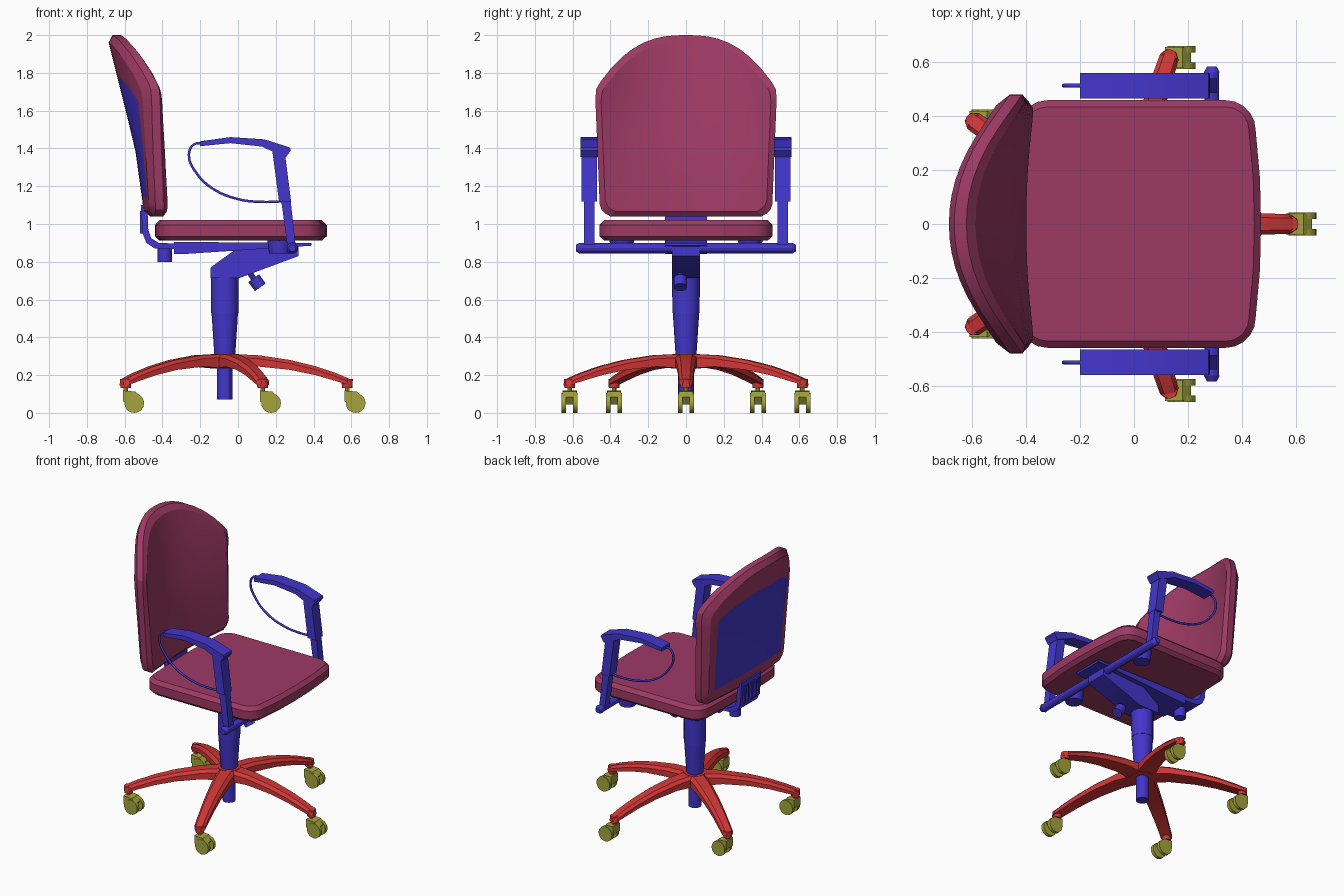
import bpy, bmesh, math
from mathutils import Vector, Matrix

cube = bpy.data.objects.get("Cube")
if cube:
    bpy.data.objects.remove(cube, do_unlink=True)


def material(name, rgb):
    m = bpy.data.materials.new(name)
    m.use_nodes = True
    m.diffuse_color = (*rgb, 1)
    m.node_tree.nodes["Principled BSDF"].inputs["Base Color"].default_value = (*rgb, 1)
    return m


MAROON = material("maroon_fabric", (0.34, 0.042, 0.127))
BLUE = material("blue_plastic", (0.056, 0.037, 0.6))
RED = material("red_base", (0.64, 0.038, 0.038))
OLIVE = material("olive_caster", (0.37, 0.37, 0.048))


def finish(name, bm, *mats, angle=30):
    bmesh.ops.recalc_face_normals(bm, faces=bm.faces)
    me = bpy.data.meshes.new(name)
    bm.to_mesh(me)
    bm.free()
    for m in mats:
        me.materials.append(m)
    ob = bpy.data.objects.new(name, me)
    bpy.context.collection.objects.link(ob)
    bpy.ops.object.select_all(action='DESELECT')
    ob.select_set(True)
    bpy.context.view_layer.objects.active = ob
    bpy.ops.object.shade_smooth_by_angle(angle=math.radians(angle))
    return ob


def loft(name, loops, mat, angle=30, matrix=None):
    """Skin a list of equal-length point loops and cap both ends."""
    bm = bmesh.new()
    rings = [[bm.verts.new(p) for p in lp] for lp in loops]
    n = len(rings[0])
    for a, b in zip(rings, rings[1:]):
        for i in range(n):
            j = (i + 1) % n
            bm.faces.new((a[i], a[j], b[j], b[i]))
    bm.faces.new(rings[0])
    bm.faces.new(rings[-1])
    if matrix:
        bm.transform(matrix)
    return finish(name, bm, mat, angle=angle)


def prism(name, profile, y0, y1, mat, angle=30):
    return loft(name, [[(x, y, z) for x, z in profile] for y in (y0, y1)], mat, angle)


def box(name, x0, x1, y0, y1, z0, z1, mat):
    return prism(name, [(x0, z0), (x1, z0), (x1, z1), (x0, z1)], y0, y1, mat)


def rod(name, p0, p1, r0, r1, mat, seg=16):
    p0, p1 = Vector(p0), Vector(p1)
    d = p1 - p0
    bm = bmesh.new()
    bmesh.ops.create_cone(bm, cap_ends=True, segments=seg, radius1=r0, radius2=r1, depth=d.length)
    bm.transform(Matrix.Translation((p0 + p1) / 2) @ d.to_track_quat('Z', 'Y').to_matrix().to_4x4())
    return finish(name, bm, mat)


def interp(t, knots):
    for (a, va), (b, vb) in zip(knots, knots[1:]):
        if t <= b:
            return va + (vb - va) * (t - a) / (b - a)
    return knots[-1][1]


# Seat cushion: rounded rectangle with a bowed front and chamfered rims
def seat_loop(z, inset):
    pts = []
    r = 0.11
    for k, (sx, sy) in enumerate(((1, 1), (-1, 1), (-1, -1), (1, -1))):
        for i in range(6):
            a = math.radians(90 * k + 18 * i)
            x = 0.01 + sx * (0.44 - r) + math.cos(a) * (r - inset)
            y = sy * (0.458 - r) + math.sin(a) * (r - inset)
            pts.append((x, y, z))
        if k in (1, 3):
            x = 0.015 + sx * (0.455 - inset)
            pts += [(x - sx * 0.004, -sx * 0.17, z), (x, 0, z), (x - sx * 0.004, sx * 0.17, z)]
    return pts


loft("seat_cushion", [seat_loop(0.912, 0.025), seat_loop(0.935, 0),
                      seat_loop(0.995, 0), seat_loop(1.02, 0.025)], MAROON, 20)


# Backrest: curved pad, sides wrapping forward, blue panel on its rear
def back_point(u, v, depth, inset):
    half = interp(v, [(0, 0.40), (0.02, 0.425), (0.05, 0.447), (0.09, 0.457), (0.88, 0.48), (0.95, 0.475), (1, 0.455)])
    top = 2 - 0.25 * abs(u) ** 2.6
    y = u * half * (1 - inset / 0.47)
    z = 1.04 + v * (top - 1.04)
    z += (1.45 - z) * inset / 0.47
    x = interp(z, [(1.04, -0.495), (1.4, -0.545), (2, -0.695)])
    bend = interp(z, [(1.04, 0.03), (1.4, 0.06), (1.78, 0.13), (2, 0.15)])
    return (x + depth + bend * (y / 0.45) ** 2, y, z)


def build_backrest():
    bm = bmesh.new()
    us = [i / 8 for i in range(-8, 9)]
    vs = [0, 0.02, 0.05, 0.09, 0.2, 0.35, 0.5, 0.65, 0.8, 0.88, 0.95, 1]
    nu, nv = len(us), len(vs)
    border = ([(i, 0) for i in range(nu)] + [(nu - 1, j) for j in range(1, nv)]
              + [(i, nv - 1) for i in range(nu - 2, -1, -1)] + [(0, j) for j in range(nv - 2, 0, -1)])
    rings = []
    for depth, inset, filled in ((0, 0.035, True), (0.03, 0, False), (0.075, 0, False), (0.1, 0.03, True)):
        cells = [(i, j) for i in range(nu) for j in range(nv)] if filled else border
        vert = {(i, j): bm.verts.new(back_point(us[i], vs[j], depth, inset)) for i, j in cells}
        if filled:
            for i in range(nu - 1):
                for j in range(nv - 1):
                    f = bm.faces.new([vert[c] for c in ((i, j), (i + 1, j), (i + 1, j + 1), (i, j + 1))])
                    if depth == 0 and 0 < i < nu - 2 and 2 < j < 8:
                        f.material_index = 1
        rings.append([vert[c] for c in border])
    for a, b in zip(rings, rings[1:]):
        for i in range(len(a)):
            j = (i + 1) % len(a)
            bm.faces.new((a[i], a[j], b[j], b[i]))
    finish("backrest", bm, MAROON, BLUE, angle=20)


build_backrest()

# Back support strip, under-seat plate and tilt mechanism
prism("back_support", [(-0.515, 1.1), (-0.505, 0.95), (-0.485, 0.9), (-0.44, 0.87), (-0.3, 0.865), (-0.3, 0.895),
                       (-0.42, 0.9), (-0.46, 0.925), (-0.475, 0.97), (-0.48, 1.1)], -0.11, 0.11, BLUE)
for k in range(5):
    y = -0.08 + 0.04 * k
    box("support_rib", -0.52, -0.5, y - 0.008, y + 0.008, 0.95, 1.07, BLUE)
prism("seat_plate", [(-0.34, 0.84), (-0.3, 0.84), (0.12, 0.868), (0.39, 0.885), (0.39, 0.9), (-0.34, 0.905)],
      -0.11, 0.11, BLUE)
prism("tilt_mechanism", [(-0.145, 0.715), (0.01, 0.715), (0.32, 0.83), (0.32, 0.88), (0, 0.875), (-0.145, 0.77)],
      -0.075, 0.075, BLUE)
rod("back_knob", (-0.387, 0, 0.8), (-0.387, 0, 0.87), 0.038, 0.038, BLUE)
rod("tilt_knob_stem", (0.05, -0.03, 0.76), (0.09, -0.03, 0.7), 0.015, 0.015, BLUE, 8)
rod("tilt_knob", (0.083, -0.03, 0.713), (0.118, -0.03, 0.665), 0.035, 0.035, BLUE)

# Gas column, centred over the base
CX = -0.07
rod("column_sleeve", (CX, 0, 0.53), (CX, 0, 0.74), 0.072, 0.074, BLUE, 12)
rod("column_taper", (CX, 0, 0.3), (CX, 0, 0.53), 0.055, 0.07, BLUE, 12)
rod("column_core", (CX, 0, 0.07), (CX, 0, 0.31), 0.042, 0.042, BLUE, 12)

# Five-legged base with casters
rod("base_hub", (CX, 0, 0.235), (CX, 0, 0.312), 0.08, 0.075, RED, 15)
for k in range(5):
    a = math.radians(72 * k)
    turn = Matrix.Translation((CX, 0, 0)) @ Matrix.Rotation(a, 4, 'Z')
    sections = []
    for r, w, top, low in ((0.03, 0.06, 0.312, 0.235), (0.18, 0.055, 0.305, 0.245), (0.345, 0.048, 0.28, 0.228),
                           (0.48, 0.042, 0.247, 0.2), (0.59, 0.038, 0.21, 0.168), (0.65, 0.036, 0.185, 0.15),
                           (0.675, 0.018, 0.172, 0.145)):
        sections.append([(r, -w, low), (r, w, low), (r, w, top - 0.018),
                         (r, w * 0.6, top), (r, -w * 0.6, top), (r, -w, top - 0.018)])
    loft("base_leg", sections, RED, 25, turn)
    tx, ty = CX + 0.648 * math.cos(a), 0.648 * math.sin(a)
    rod("leg_foot", (tx, ty, 0.132), (tx, ty, 0.18), 0.028, 0.03, RED, 12)
    rod("caster_stem", (tx, ty, 0.1), (tx, ty, 0.14), 0.012, 0.012, OLIVE, 8)
    prism("caster_hood", [(tx - 0.015, 0.06), (tx + 0.05, 0.045), (tx + 0.08, 0.085),
                          (tx + 0.05, 0.113), (tx - 0.015, 0.118)], ty - 0.038, ty + 0.038, OLIVE)
    for s in (-1, 1):
        rod("caster_wheel", (tx + 0.045, ty + s * 0.018, 0.052), (tx + 0.045, ty + s * 0.042, 0.052),
            0.052, 0.052, OLIVE, 20)

# Armrests on a cross bar
rod("arm_cross_bar", (0.288, -0.565, 0.872), (0.288, 0.565, 0.872), 0.027, 0.027, BLUE, 12)


def rect(x0, x1, y, w, z):
    return [(x0, y - w, z), (x1, y - w, z), (x1, y + w, z), (x0, y + w, z)]


for s in (-1, 1):
    y = s * 0.512
    rod("arm_bar_cap", (0.288, s * 0.56, 0.872), (0.288, s * 0.582, 0.872), 0.03, 0.018, BLUE, 12)
    rod("arm_mount", (0.22, s * 0.34, 0.843), (0.22, s * 0.34, 0.915), 0.055, 0.065, BLUE)
    loft("arm_post", [rect(0.265, 0.308, y, 0.027, 0.86), rect(0.228, 0.278, y, 0.027, 1.13)], BLUE)
    loft("arm_sleeve", [rect(0.217, 0.281, y, 0.04, 1.12), rect(0.18, 0.245, y, 0.04, 1.4)], BLUE)
    prism("arm_pad", [(-0.2, 1.412), (-0.04, 1.428), (0.127, 1.41), (0.18, 1.385), (0.255, 1.355), (0.28, 1.39),
                      (0.275, 1.405), (0.14, 1.448), (-0.04, 1.46), (-0.2, 1.438)], y - 0.047, y + 0.047, BLUE)
    # Thin wire loop below the pad
    cu = bpy.data.curves.new("arm_loop", 'CURVE')
    cu.dimensions = '3D'
    cu.bevel_depth = 0.0075
    cu.bevel_resolution = 1
    cu.resolution_u = 4
    path = [(-0.18, 1.428), (-0.235, 1.42), (-0.26, 1.365), (-0.22, 1.27), (-0.13, 1.185),
            (0, 1.132), (0.12, 1.117), (0.24, 1.12)]
    sp = cu.splines.new('BEZIER')
    sp.bezier_points.add(len(path) - 1)
    for bp, (x, z) in zip(sp.bezier_points, path):
        bp.co = (x, y, z)
        bp.handle_left_type = bp.handle_right_type = 'AUTO'
    cu.materials.append(BLUE)
    bpy.context.collection.objects.link(bpy.data.objects.new("arm_loop", cu))
